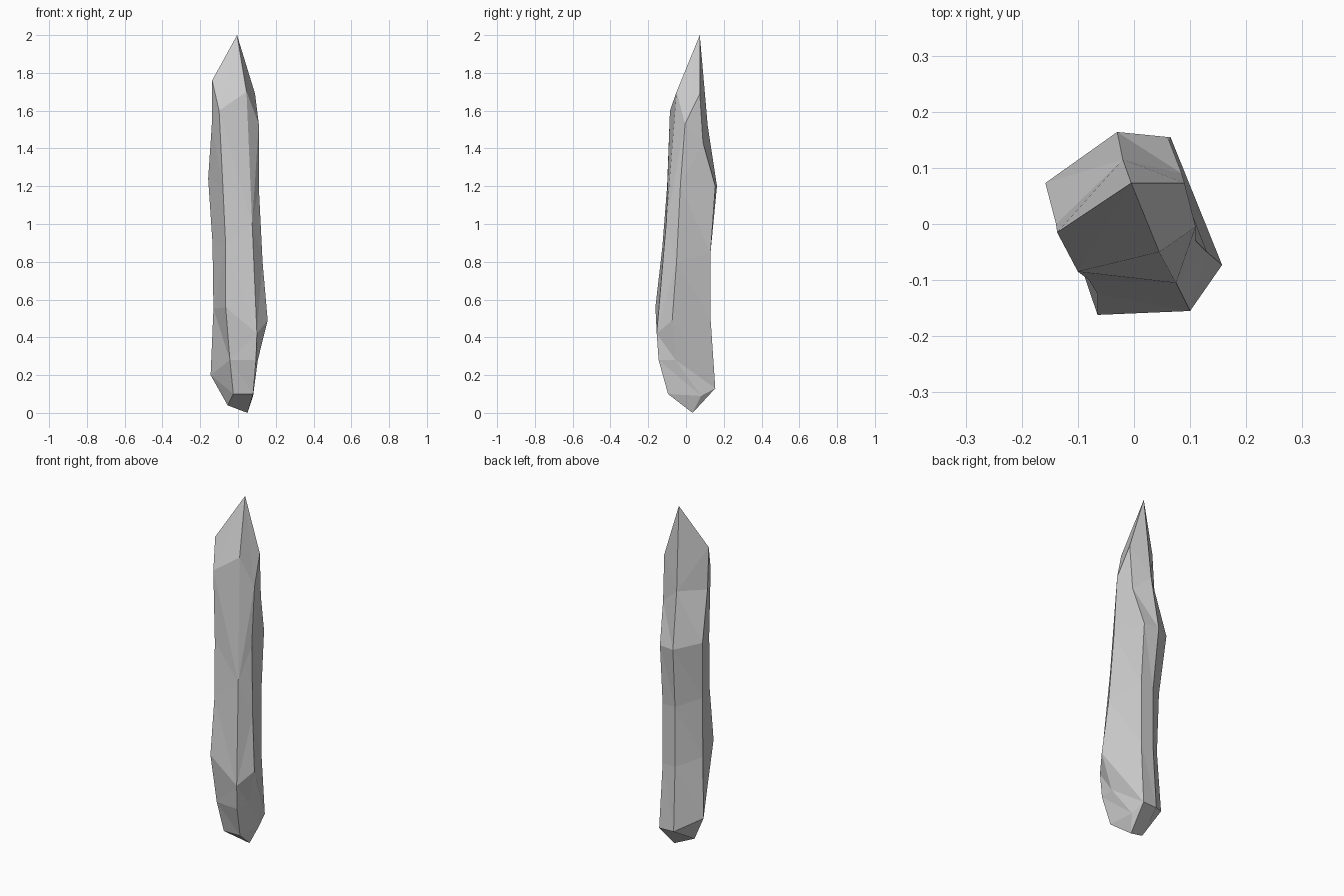
import bpy, bmesh

if "Cube" in bpy.data.objects:
    bpy.data.objects.remove(bpy.data.objects["Cube"])

TIP = (-.005, .073, 2)
# Six crystal ridges, counterclockwise from the left, each a bottom-to-top path
RIDGES = [
    [(-.145, .045, .20), (-.13, .03, .55), (-.135, .04, .90), (-.158, .073, 1.24), (-.139, 0, 1.52), (-.137, -.015, 1.76)],
    [(-.025, -.095, .10), (-.043, -.135, .28), (-.065, -.162, .56), (-.065, -.125, .88), (-.08, -.10, 1.2), (-.10, -.085, 1.6)],
    [(.08, -.095, .10), (.095, -.145, .28), (.10, -.155, .42), (.075, -.105, 1.0), (.045, -.05, 1.7)],
    [(.08, .08, .09), (.105, -.055, .28), (.157, -.073, .49), (.13, -.05, .80), (.11, -.03, 1.2), (.11, -.005, 1.53)],
    [(.065, .155, .13), (.06, .13, .50), (.06, .13, .85), (.06, .155, 1.2), (.085, .09, 1.43), (.09, .073, 1.69)],
    [(-.025, .15, .13), (-.02, .13, .50), (-.02, .13, .85), (-.03, .164, 1.2), (-.02, .115, 1.52)],
]

bm = bmesh.new()
tip = bm.verts.new(TIP)
ridges = [[bm.verts.new(p) for p in r] + [tip] for r in RIDGES]


def zip_ridges(a, b):
    """Fill the facet strip between two ridges, always climbing the lower one."""
    i = j = 0
    while a[i] is not tip and b[j] is not tip:
        if a[i + 1].co.z <= b[j + 1].co.z:
            bm.faces.new((a[i], b[j], a[i + 1]))
            i += 1
        else:
            bm.faces.new((a[i], b[j], b[j + 1]))
            j += 1
    # close onto the tip from whichever ridge is still below it
    while a[i] is not tip and a[i + 1] is not tip:
        bm.faces.new((a[i], b[j], a[i + 1]))
        i += 1
    while b[j] is not tip and b[j + 1] is not tip:
        bm.faces.new((a[i], b[j], b[j + 1]))
        j += 1


for k in range(6):
    zip_ridges(ridges[k], ridges[(k + 1) % 6])

# Chipped wedge-shaped underside
a, b, c, d, e, f = (r[0] for r in ridges)
g = bm.verts.new((-.055, 0, .04))
h = bm.verts.new((.05, .035, 0))
for face in [(b, c, h, g), (c, d, h), (d, e, h), (e, f, g, h), (f, a, g), (a, b, g)]:
    bm.faces.new(face)

bmesh.ops.recalc_face_normals(bm, faces=bm.faces[:])
mesh = bpy.data.meshes.new("crystal_shard")
bm.to_mesh(mesh)
bm.free()
bpy.context.collection.objects.link(bpy.data.objects.new("crystal_shard", mesh))
